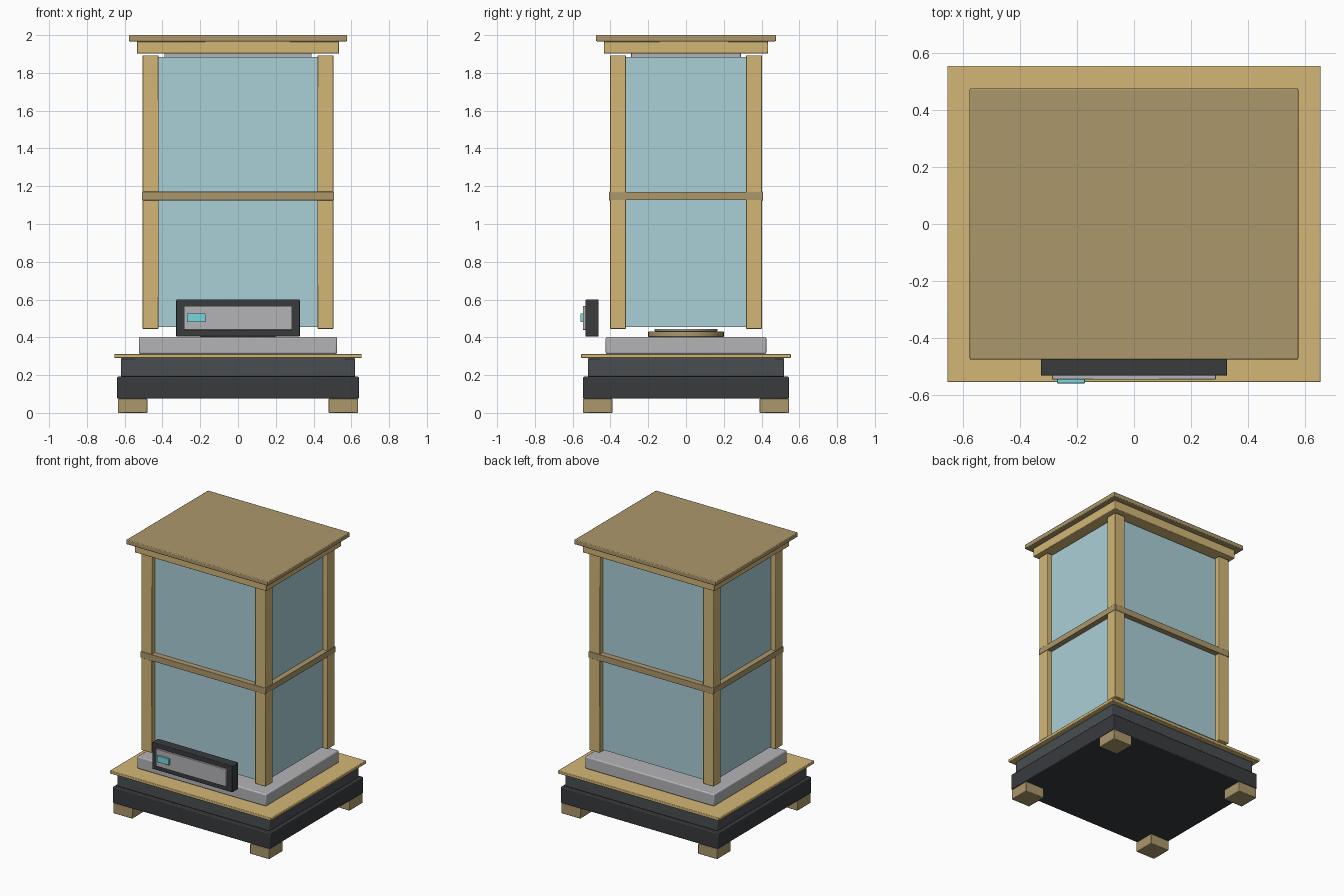
import bpy

cube = bpy.data.objects.get("Cube")
if cube:
    bpy.data.objects.remove(cube, do_unlink=True)


def material(name, r, g, b):
    """Make a material from display (sRGB) values."""
    colour = [c ** 2.2 for c in (r, g, b)] + [1]
    m = bpy.data.materials.new(name)
    m.use_nodes = True
    m.diffuse_color = colour
    node = m.node_tree.nodes["Principled BSDF"]
    node.inputs["Base Color"].default_value = colour
    node.inputs["Roughness"].default_value = 0.5
    return m


brass = material("brass", 0.82, 0.71, 0.46)
aged_brass = material("aged brass", 0.67, 0.59, 0.42)
black = material("black", 0.23, 0.24, 0.25)
charcoal = material("charcoal", 0.29, 0.31, 0.32)
silver = material("silver", 0.70, 0.70, 0.71)
glass = material("glass", 0.66, 0.81, 0.84)
cyan = material("cyan", 0.46, 0.84, 0.87)


def finish(obj, name, mat, bevel):
    obj.name = name
    obj.data.materials.append(mat)
    if bevel:
        mod = obj.modifiers.new("soft edges", "BEVEL")
        mod.width = bevel
        mod.segments = 2
    bpy.ops.object.shade_smooth_by_angle()
    return obj


def box(name, centre, half, z0, z1, mat, bevel=0.004):
    """Box from its plan centre, half sizes and height range."""
    bpy.ops.mesh.primitive_cube_add(size=2, location=(*centre, (z0 + z1) / 2))
    obj = bpy.context.object
    obj.scale = (*half, (z1 - z0) / 2)
    bpy.ops.object.transform_apply(location=False, rotation=False, scale=True)
    return finish(obj, name, mat, bevel)


def disc(name, radius, z0, z1, mat):
    bpy.ops.mesh.primitive_cylinder_add(
        vertices=48, radius=radius, depth=z1 - z0, location=(0, 0, (z0 + z1) / 2))
    return finish(bpy.context.object, name, mat, 0.003)


MID = (0, 0)
SIDES = ((1, "left", "back"), (-1, "right", "front"))

# Stepped base, plinth and turntable
box("base_lower", MID, (0.64, 0.545), 0.075, 0.192, black, 0.006)
box("base_upper", MID, (0.62, 0.52), 0.192, 0.29, charcoal, 0.006)
box("base_trim", MID, (0.655, 0.555), 0.29, 0.312, brass)
box("plinth", MID, (0.525, 0.425), 0.312, 0.402, silver, 0.008)
disc("turntable", 0.2, 0.402, 0.432, aged_brass)
disc("turntable_top", 0.167, 0.432, 0.445, silver)

# Feet and corner posts
for sx, lr, _ in SIDES:
    for sy, _, fb in SIDES:
        box(f"foot_{fb}_{lr}", (sx * 0.557, sy * 0.467), (0.078, 0.078),
            0, 0.075, aged_brass)
        box(f"post_{fb}_{lr}", (sx * 0.463, sy * 0.36), (0.043, 0.043),
            0.445, 1.893, brass)

# Glass panes and middle rails on all four sides
for s, lr, fb in SIDES:
    box(f"pane_{fb}", (0, s * 0.36), (0.425, 0.006), 0.455, 1.885, glass, 0)
    box(f"pane_{lr}", (s * 0.463, 0), (0.006, 0.322), 0.455, 1.885, glass, 0)
    box(f"rail_{fb}", (0, s * 0.364), (0.504, 0.043), 1.125, 1.171, aged_brass, 0.002)
    box(f"rail_{lr}", (s * 0.466, 0), (0.043, 0.405), 1.126, 1.17, aged_brass, 0.002)

# Ceiling plate and stepped roof
box("ceiling_plate", MID, (0.39, 0.29), 1.875, 1.905, silver, 0.002)
box("cornice", MID, (0.535, 0.435), 1.902, 1.967, brass)
box("roof_cap", MID, (0.577, 0.476), 1.967, 2.0, aged_brass, 0.005)

# Control panel at the front
box("panel_housing", (0, -0.497), (0.327, 0.035), 0.404, 0.6, black)
box("panel_face", (0, -0.537), (0.287, 0.009), 0.44, 0.567, silver, 0.002)
box("panel_display", (-0.221, -0.55), (0.049, 0.009), 0.48, 0.527, cyan, 0.002)
